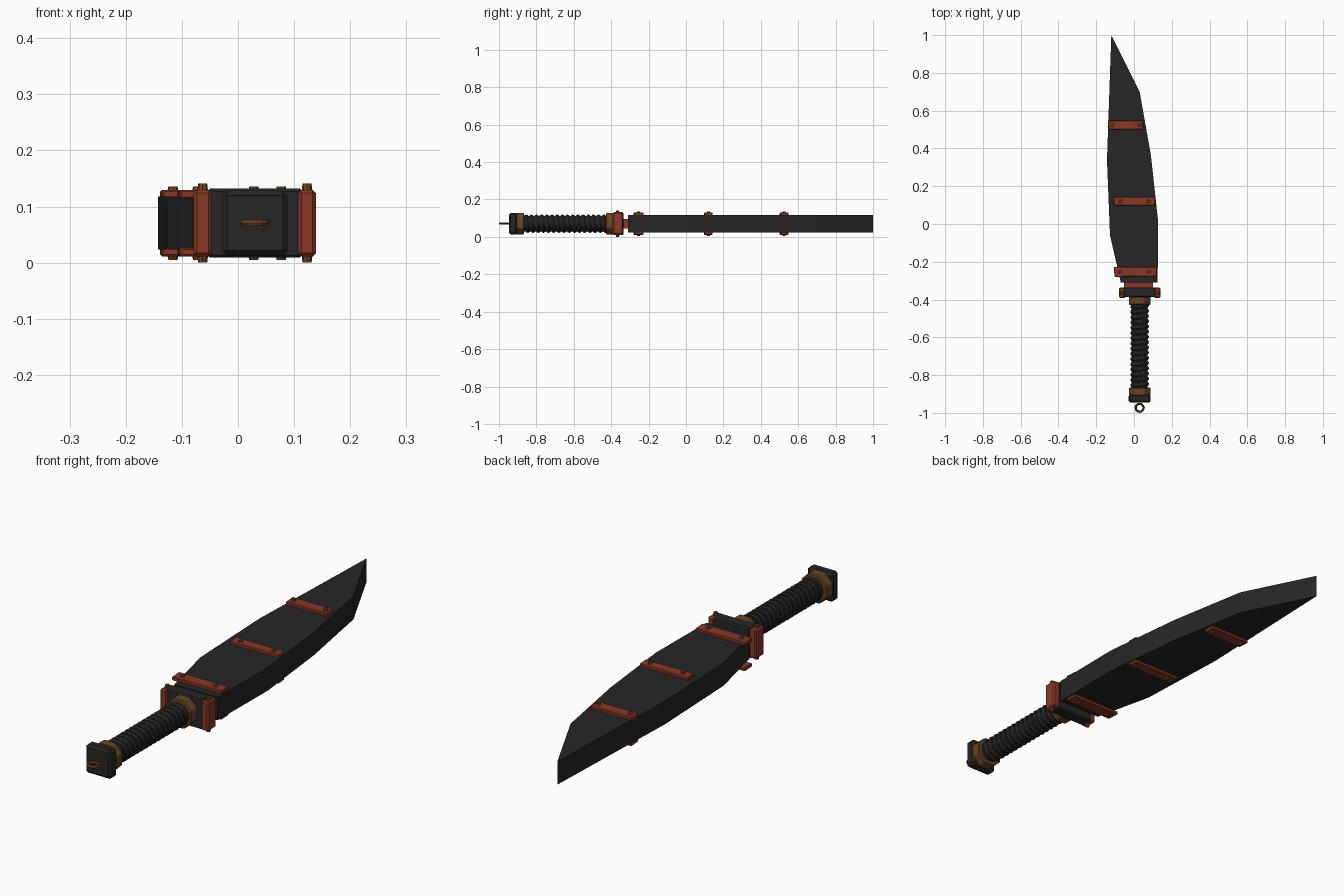
import bpy, bmesh, math
from mathutils import Matrix, Vector

if "Cube" in bpy.data.objects:
    bpy.data.objects.remove(bpy.data.objects["Cube"])

CX, CZ = 0.03, 0.0705   # handle axis


def material(name, rgb):
    m = bpy.data.materials.new(name)
    m.diffuse_color = (*rgb, 1)
    m.use_nodes = True
    m.node_tree.nodes["Principled BSDF"].inputs["Base Color"].default_value = m.diffuse_color
    return m


DARK = material("dark steel", (0.019, 0.019, 0.019))
WRAP = material("black wrap", (0.017, 0.017, 0.018))
RED = material("rust red", (0.25, 0.04, 0.019))
BRONZE = material("dull bronze", (0.14, 0.06, 0.018))


def finish(name, bm, mat, bevel=0):
    bmesh.ops.recalc_face_normals(bm, faces=bm.faces)
    me = bpy.data.meshes.new(name)
    bm.to_mesh(me)
    bm.free()
    me.materials.append(mat)
    ob = bpy.data.objects.new(name, me)
    bpy.context.collection.objects.link(ob)
    if bevel:
        b = ob.modifiers.new("bevel", 'BEVEL')
        b.width, b.segments = bevel, 1
    return ob


def box(name, x0, x1, y0, y1, z0, z1, mat, bevel=0):
    bm = bmesh.new()
    c = Vector((x0 + x1, y0 + y1, z0 + z1)) / 2
    bmesh.ops.create_cube(bm, size=1, matrix=Matrix.Translation(c)
                          @ Matrix.Diagonal((x1 - x0, y1 - y0, z1 - z0, 1)))
    return finish(name, bm, mat, bevel)


def slab(name, outline, z0, z1, mat, bevel=0):
    bm = bmesh.new()
    f = bm.faces.new([bm.verts.new((x, y, z0)) for x, y in outline])
    r = bmesh.ops.extrude_face_region(bm, geom=[f])
    bmesh.ops.translate(bm, vec=(0, 0, z1 - z0),
                        verts=[v for v in r["geom"] if isinstance(v, bmesh.types.BMVert)])
    return finish(name, bm, mat, bevel)


def rod(name, y0, y1, r, sides, mat, bevel=0):
    bm = bmesh.new()
    m = (Matrix.Translation((CX, (y0 + y1) / 2, CZ)) @ Matrix.Rotation(math.pi / 2, 4, 'X')
         @ Matrix.Rotation(math.pi / sides, 4, 'Z'))
    bmesh.ops.create_cone(bm, cap_ends=True, segments=sides, radius1=r, radius2=r,
                          depth=y1 - y0, matrix=m)
    return finish(name, bm, mat, bevel)


def rivet(name, x, y, side, z_in, z_out):
    # head tapers outward; side is +1 above, -1 below
    bm = bmesh.new()
    m = Matrix.Translation((x, y, CZ + side * (z_in + z_out) / 2))
    if side < 0:
        m = m @ Matrix.Rotation(math.pi, 4, 'X')
    bmesh.ops.create_cone(bm, cap_ends=True, segments=8, radius1=0.010, radius2=0.008,
                          depth=z_out - z_in, matrix=m)
    finish(name, bm, BRONZE)


def torus(name, matrix, R, r, seg, sides, mat, flat=1.0):
    bm = bmesh.new()
    rings = []
    for i in range(seg):
        a = 2 * math.pi * i / seg
        ring = []
        for j in range(sides):
            b = 2 * math.pi * j / sides
            d = R + r * math.cos(b)
            ring.append(bm.verts.new(matrix @ Vector(
                (d * math.cos(a), d * math.sin(a), r * flat * math.sin(b)))))
        rings.append(ring)
    for i in range(seg):
        p, q = rings[i], rings[(i + 1) % seg]
        for j in range(sides):
            k = (j + 1) % sides
            bm.faces.new((p[j], q[j], q[k], p[k]))
    return finish(name, bm, mat)


# Blade: thick slab with a clipped tip
slab("blade", [(-0.12, 1.0), (0.03, 0.70), (0.09, 0.36), (0.128, 0.01), (0.125, -0.31),
               (-0.07, -0.31), (-0.088, -0.23), (-0.127, -0.06), (-0.143, 0.34)],
     0.024, 0.118, DARK)

# Straps riveted to both faces of the blade
for i, (x0, x1, y0, y1, ra, rb) in enumerate([
        (-0.107, 0.121, -0.28, -0.228, -0.072, 0.077),
        (-0.109, 0.113, 0.097, 0.143, -0.072, 0.077),
        (-0.139, 0.05, 0.499, 0.549, -0.116, 0.028)]):
    outline = [(x0 + 0.004, y0), (x1, y0 + 0.002), (x1 - 0.003, y1), (x0, y1)]
    for side, word in ((1, "top"), (-1, "bottom")):
        za, zb = sorted((CZ + side * 0.044, CZ + side * 0.059))
        slab(f"strap_{word}_{i}", outline, za, zb, RED, 0.003)
        for x in (ra, rb):
            rivet(f"strap_rivet_{word}_{i}", x, (y0 + y1) / 2, side, 0.057, 0.0655)

# Guard: dark block, red end caps, red neck towards the blade
box("guard_neck", -0.053, 0.10, -0.34, -0.305, 0.045, 0.096, RED)
box("guard_block", -0.055, 0.115, -0.386, -0.335, 0.009, 0.132, DARK, 0.005)
for s, word in ((-1, "left"), (1, "right")):
    xa, xb = sorted((CX + s * 0.077, CX + s * 0.109))
    box(f"guard_cap_{word}", xa, xb, -0.392, -0.336, 0.011, 0.130, RED, 0.006)
    for side in (1, -1):
        rivet(f"guard_rivet_{word}", CX + s * 0.093, -0.366, side, 0.055, CZ)

# Handle: core with slightly tilted wraps between two octagonal collars
rod("handle_core", -0.88, -0.40, 0.043, 16, WRAP)
WRAPS = 16
for i in range(WRAPS):
    y = -0.85 + 0.415 * i / (WRAPS - 1)
    m = (Matrix.Translation((CX, y, CZ)) @ Matrix.Rotation(0.09, 4, 'Z')
         @ Matrix.Rotation(math.pi / 2 + 0.12, 4, 'X'))
    torus(f"handle_wrap_{i}", m, 0.040, 0.010, 16, 6, WRAP, 1.1)
rod("collar_front", -0.428, -0.384, 0.062, 8, BRONZE, 0.004)
rod("collar_rear", -0.908, -0.866, 0.062, 8, BRONZE, 0.004)

# Pommel block and lanyard ring
box("pommel", CX - 0.058, CX + 0.058, -0.946, -0.902, CZ - 0.058, CZ + 0.058, DARK, 0.009)
torus("lanyard_ring", Matrix.Translation((CX, -0.973, CZ)), 0.021, 0.006, 12, 6, BRONZE)
